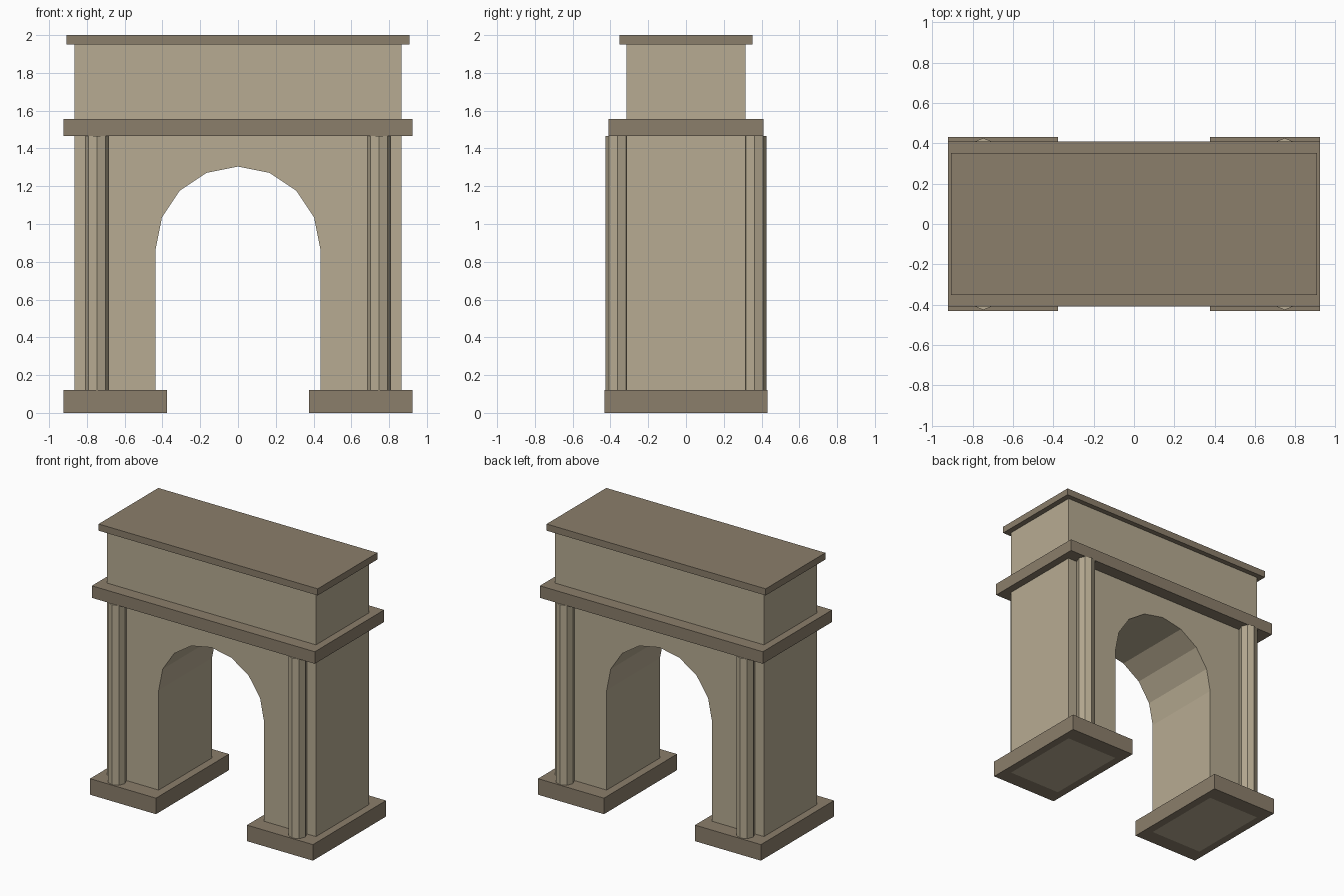
import bpy, bmesh, math

default = bpy.data.objects.get("Cube")
if default:
    bpy.data.objects.remove(default, do_unlink=True)


def make_material(name, rgb):
    mat = bpy.data.materials.new(name)
    mat.use_nodes = True
    mat.diffuse_color = (*rgb, 1)
    mat.node_tree.nodes["Principled BSDF"].inputs["Base Color"].default_value = (*rgb, 1)
    return mat


WALL = make_material("pale sandstone", (0.474, 0.407, 0.287))
TRIM = make_material("dark stone trim", (0.258, 0.209, 0.147))


def finish(bm, name, mat):
    bmesh.ops.recalc_face_normals(bm, faces=bm.faces)
    mesh = bpy.data.meshes.new(name)
    bm.to_mesh(mesh)
    bm.free()
    mesh.materials.append(mat)
    obj = bpy.data.objects.new(name, mesh)
    bpy.context.collection.objects.link(obj)
    return obj


def slab(name, half_x, half_y, z0, z1):
    bm = bmesh.new()
    bmesh.ops.create_cube(bm, size=2)
    for v in bm.verts:
        v.co = (v.co.x * half_x, v.co.y * half_y, z0 if v.co.z < 0 else z1)
    return finish(bm, name, TRIM)


def rectangle(x0, x1, half_y):
    return [(x0, -half_y), (x1, -half_y), (x1, half_y), (x0, half_y)]


def frame(name, outer, inner, z0, z1):
    """Rectangular collar with a hole for the pier that stands in it."""
    bm = bmesh.new()
    loops = [[bm.verts.new((x, y, z)) for x, y in rect]
             for rect, z in ((outer, z0), (outer, z1), (inner, z1), (inner, z0))]
    for k in range(4):
        a, b = loops[k], loops[(k + 1) % 4]
        for i in range(4):
            j = (i + 1) % 4
            bm.faces.new((a[i], a[j], b[j], b[i]))
    return finish(bm, name, TRIM)


# Main dimensions
WALL_X, WALL_Y = 0.866, 0.315
ARCH_R, SPRING_Z, ARCH_STEPS = 0.436, 0.868, 8
BASE_Z, CORNICE_Z, ATTIC_Z = 0.12, 1.465, 1.95

# Arched body: one front profile extruded through the depth
profile = [(-WALL_X, 0), (-WALL_X, ATTIC_Z), (WALL_X, ATTIC_Z), (WALL_X, 0), (ARCH_R, 0)]
for i in range(ARCH_STEPS + 1):
    a = math.pi * i / ARCH_STEPS
    profile.append((ARCH_R * math.cos(a), SPRING_Z + ARCH_R * math.sin(a)))
profile.append((-ARCH_R, 0))
bm = bmesh.new()
front = bm.faces.new([bm.verts.new((x, -WALL_Y, z)) for x, z in profile])
extruded = bmesh.ops.extrude_face_region(bm, geom=[front])["geom"]
bmesh.ops.translate(bm, vec=(0, 2 * WALL_Y, 0),
                    verts=[g for g in extruded if isinstance(g, bmesh.types.BMVert)])
finish(bm, "arched_body", WALL)

# Cornice and top slab
slab("cornice", 0.923, 0.41, CORNICE_Z, 1.555)
slab("top_slab", 0.907, 0.353, ATTIC_Z, 2.0)

for side, sx in (("left", 1), ("right", -1)):
    # Plinth around the foot of each pier
    frame(side + "_plinth", rectangle(sx * 0.377, sx * 0.923, 0.432),
          rectangle(sx * ARCH_R, sx * WALL_X, WALL_Y), 0, BASE_Z)
    # Eight-sided engaged columns, front and back
    for face, sy in (("front", -1), ("back", 1)):
        bm = bmesh.new()
        bmesh.ops.create_cone(bm, cap_ends=True, segments=8, radius1=0.064,
                              radius2=0.064, depth=CORNICE_Z - BASE_Z)
        column = finish(bm, f"{face}_{side}_column", WALL)
        column.location = (sx * 0.747, sy * 0.362, (BASE_Z + CORNICE_Z) / 2)
